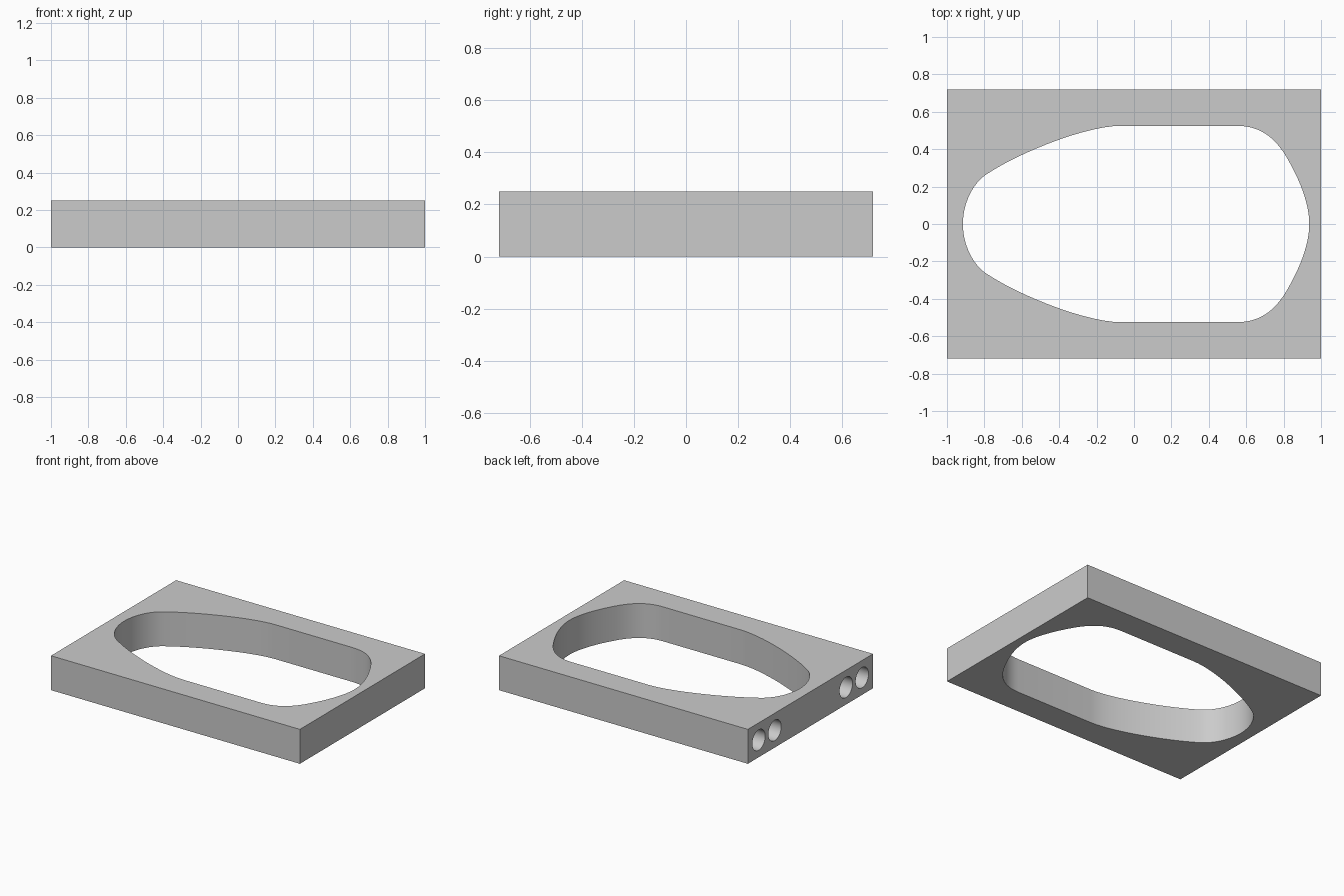
import bpy
import bmesh
from math import pi, radians
from mathutils import Matrix, Vector
from mathutils.geometry import interpolate_bezier

if "Cube" in bpy.data.objects:
    bpy.data.objects.remove(bpy.data.objects["Cube"], do_unlink=True)

LENGTH, WIDTH, HEIGHT = 2.0, 1.436, 0.25
HOLE_RADIUS, HOLE_DEPTH = 0.074, 0.2

grey = bpy.data.materials.new("plain grey")
grey.use_nodes = True
colour = (0.6, 0.6, 0.6, 1)
grey.diffuse_color = colour
grey.node_tree.nodes["Principled BSDF"].inputs["Base Color"].default_value = colour


def make_object(name, bm):
    bmesh.ops.recalc_face_normals(bm, faces=bm.faces)
    mesh = bpy.data.meshes.new(name)
    bm.to_mesh(mesh)
    bm.free()
    mesh.materials.append(grey)
    obj = bpy.data.objects.new(name, mesh)
    bpy.context.collection.objects.link(obj)
    return obj


def cut(target, cutter):
    cutter.hide_render = True
    mod = target.modifiers.new("cut", "BOOLEAN")
    mod.operation = "DIFFERENCE"
    mod.solver = "EXACT"
    mod.object = cutter
    bpy.context.view_layer.objects.active = target
    bpy.ops.object.modifier_apply(modifier=mod.name)
    bpy.data.objects.remove(cutter, do_unlink=True)


# Rectangular block
bm = bmesh.new()
bmesh.ops.create_cube(bm, size=1)
bmesh.ops.transform(bm, verts=bm.verts, matrix=Matrix.Translation((0, 0, HEIGHT / 2))
                    @ Matrix.Diagonal((LENGTH, WIDTH, HEIGHT, 1)))
block = make_object("block", bm)

# Egg-shaped opening: half outline as curve segments, mirrored across y
segments = [
    ((-0.915, 0), (-0.915, 0.10), (-0.87, 0.21), (-0.79, 0.265)),
    ((-0.79, 0.265), (-0.60, 0.39), (-0.25, 0.525), (-0.07, 0.525)),
    ((0.55, 0.525), (0.68, 0.525), (0.76, 0.455), (0.82, 0.35)),
    ((0.82, 0.35), (0.895, 0.22), (0.937, 0.10), (0.937, 0)),
]
half = []
for segment in segments:
    for p in interpolate_bezier(*[Vector(q) for q in segment], 14):
        if not half or (Vector(p[:2]) - half[-1]).length > 1e-5:
            half.append(Vector(p[:2]))
outline = half + [Vector((p.x, -p.y)) for p in reversed(half[1:-1])]

bm = bmesh.new()
base = bm.faces.new([bm.verts.new((p.x, p.y, -0.1)) for p in outline])
top = bmesh.ops.extrude_face_region(bm, geom=[base])["geom"]
bmesh.ops.translate(bm, vec=(0, 0, HEIGHT + 0.2),
                    verts=[v for v in top if isinstance(v, bmesh.types.BMVert)])
cut(block, make_object("opening_cutter", bm))

# Two pairs of blind round holes in the right end
bm = bmesh.new()
for y in (-0.593, -0.409, 0.409, 0.593):
    bmesh.ops.create_cone(bm, cap_ends=True, segments=40, radius1=HOLE_RADIUS,
                          radius2=HOLE_RADIUS, depth=2 * HOLE_DEPTH,
                          matrix=Matrix.Translation((-LENGTH / 2, y, HEIGHT / 2))
                          @ Matrix.Rotation(pi / 2, 4, "Y"))
cut(block, make_object("hole_cutter", bm))

# Smooth curved walls, sharp rims
bpy.ops.object.select_all(action="DESELECT")
block.select_set(True)
bpy.context.view_layer.objects.active = block
bpy.ops.object.shade_smooth_by_angle(angle=radians(30))
